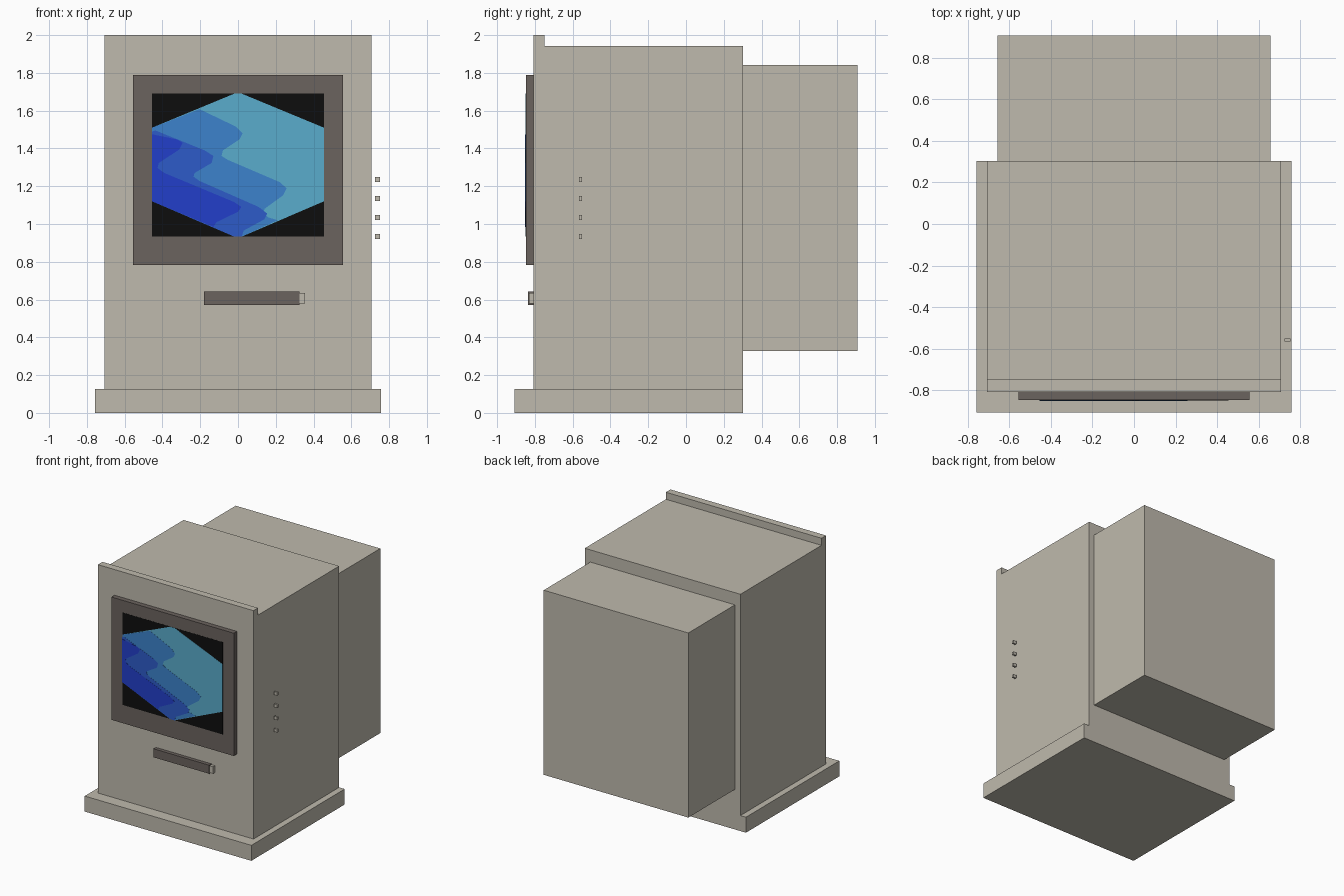
import bpy
import bmesh

if "Cube" in bpy.data.objects:
    bpy.data.objects.remove(bpy.data.objects["Cube"], do_unlink=True)


def material(name, *srgb):
    """Flat colour given as 0-255 display values, stored as linear."""
    lin = []
    for v in srgb:
        c = v / 255
        lin.append(c / 12.92 if c <= 0.04045 else ((c + 0.055) / 1.055) ** 2.4)
    col = (*lin, 1)
    m = bpy.data.materials.new(name)
    m.use_nodes = True
    m.diffuse_color = col
    m.node_tree.nodes["Principled BSDF"].inputs["Base Color"].default_value = col
    return m


beige = material("beige plastic", 191, 186, 173)
brown = material("brown grey plastic", 107, 99, 94)
black = material("screen black", 13, 13, 13)
cyan = material("screen cyan", 90, 172, 204)
sky = material("screen sky blue", 60, 130, 204)
blue = material("screen blue", 45, 91, 200)
navy = material("screen deep blue", 34, 62, 202)


def prism(name, points, depth, mat):
    """Extrude a closed 3D outline along the depth vector."""
    bm = bmesh.new()
    face = bm.faces.new([bm.verts.new(p) for p in points])
    ext = bmesh.ops.extrude_face_region(bm, geom=[face], use_keep_orig=True)
    moved = [v for v in ext["geom"] if isinstance(v, bmesh.types.BMVert)]
    bmesh.ops.translate(bm, verts=moved, vec=depth)
    bmesh.ops.recalc_face_normals(bm, faces=bm.faces)
    mesh = bpy.data.meshes.new(name)
    bm.to_mesh(mesh)
    bm.free()
    mesh.materials.append(mat)
    obj = bpy.data.objects.new(name, mesh)
    bpy.context.collection.objects.link(obj)
    return obj


def box(name, x, y, z, mat):
    base = [(x[0], y[0], z[0]), (x[1], y[0], z[0]), (x[1], y[1], z[0]), (x[0], y[1], z[0])]
    return prism(name, base, (0, 0, z[1] - z[0]), mat)


# Case: base plinth, body with raised front lip, rear housing
box("base", (-0.756, 0.756), (-0.907, 0.303), (0, 0.127), beige)
side = [(-0.807, 0.127), (0.303, 0.127), (0.303, 1.942), (-0.748, 1.942), (-0.748, 2), (-0.807, 2)]
prism("body", [(-0.706, y, z) for y, z in side], (1.412, 0, 0), beige)
box("rear_housing", (-0.656, 0.656), (0.303, 0.907), (0.328, 1.842), beige)

# Front details
box("screen_bezel", (-0.555, 0.555), (-0.847, -0.807), (0.783, 1.79), brown)
box("disk_slot", (-0.18, 0.325), (-0.837, -0.807), (0.572, 0.642), brown)
box("eject_button", (0.325, 0.355), (-0.831, -0.807), (0.578, 0.635), beige)

# Side buttons
for i in range(4):
    z = 0.933 + i * 0.101
    box(f"side_button_{i + 1}", (0.724, 0.752), (-0.566, -0.55), (z - 0.013, z + 0.013), beige)

# Screen picture: thin plates stacked outward from the bezel
FRONT = -0.847


def plate(name, outline, layer, mat):
    prism(name, [(x, FRONT, z) for x, z in outline], (0, -0.001 * layer, 0), mat)


L, TOP, BOTTOM = 0.455, 1.69, 0.933
UPPER, LOWER = 1.51, 1.12
plate("screen", [(-L, BOTTOM), (L, BOTTOM), (L, TOP), (-L, TOP)], 1, black)
plate("screen_hexagon", [(0.02, TOP), (L, UPPER), (L, LOWER), (0.02, BOTTOM),
                         (-0.02, BOTTOM), (-L, LOWER), (-L, UPPER), (-0.02, TOP)], 2, cyan)

sky_edge = [(-0.204, 1.608), (-0.01, 1.515), (0.024, 1.48), (0.01, 1.45), (-0.08, 1.39),
            (-0.087, 1.36), (-0.055, 1.34), (0.22, 1.222), (0.257, 1.19), (0.24, 1.153),
            (0.14, 1.08), (0.135, 1.055), (0.16, 1.035), (0.21, 1.02)]
blue_edge = [(-0.437, 1.495), (-0.177, 1.39), (-0.13, 1.36), (-0.14, 1.323), (-0.23, 1.27),
             (-0.235, 1.25), (-0.204, 1.228), (0.11, 1.09), (0.155, 1.055), (0.14, 1.025),
             (0.03, 0.965), (0.02, BOTTOM)]
navy_edge = [(-L, 1.475), (-0.32, 1.447), (-0.294, 1.43), (-0.31, 1.395), (-0.42, 1.323),
             (-0.426, 1.296), (-0.39, 1.27), (-0.02, 1.116), (0.018, 1.09), (0, 1.065),
             (-0.114, 1.01), (-0.13, 0.985)]
foot = [(-0.02, BOTTOM), (-L, LOWER)]
plate("screen_wave_sky", sky_edge + [(0.02, BOTTOM)] + foot + [(-L, UPPER)], 3, sky)
plate("screen_wave_blue", blue_edge + foot + [(-L, 1.49)], 4, blue)
plate("screen_wave_navy", navy_edge + foot[1:], 5, navy)
